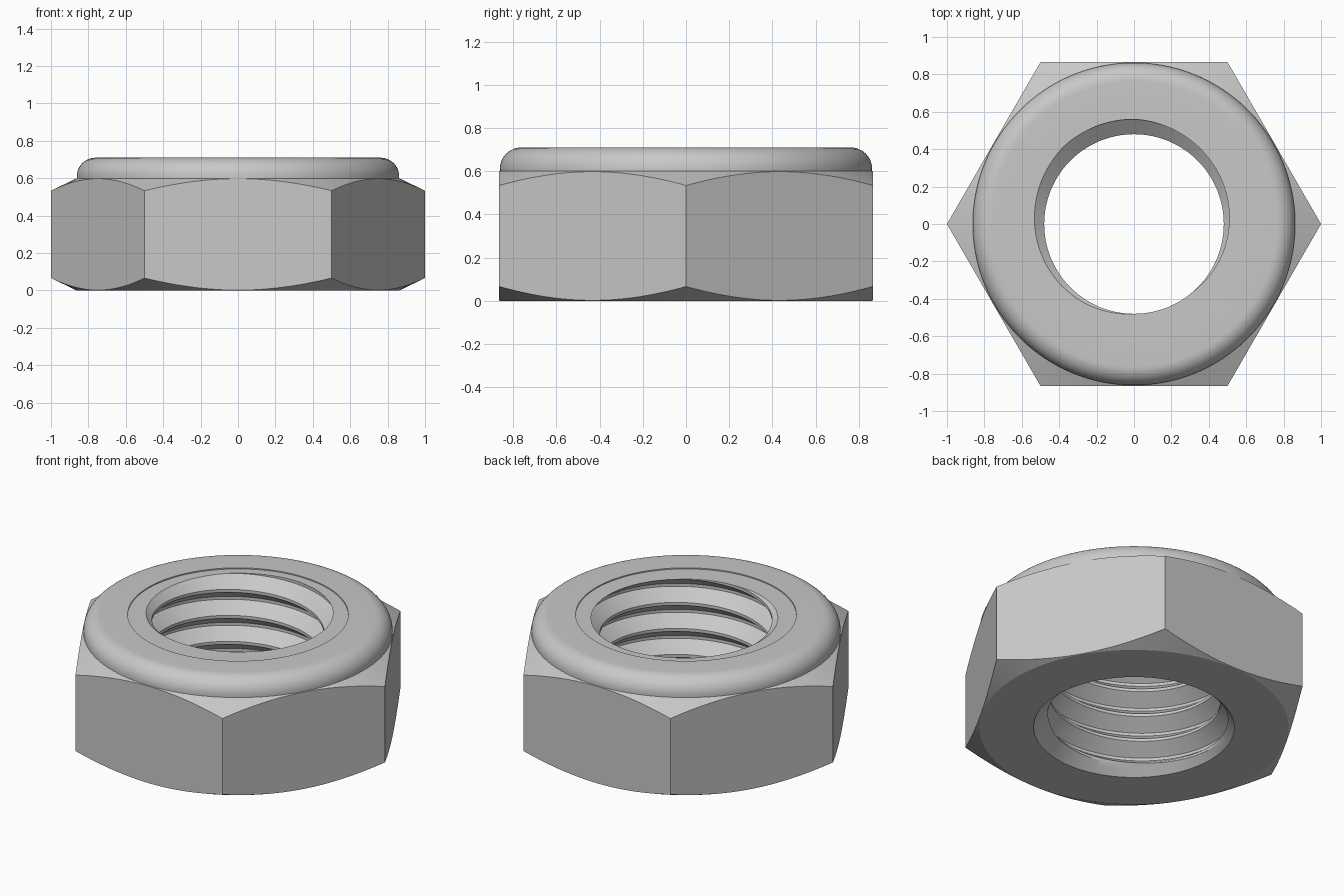
import bpy
import bmesh
import math

SEGMENTS = 192
TURN = 2 * math.pi
FLAT = math.sqrt(3) / 2      # centre to hexagon side
SEAT = 0.862                 # circle where the chamfers start
BODY_TOP, INSERT_TOP, RIM = 0.6, 0.703, 0.71
MAJOR, DEPTH, PITCH = 0.56, 0.08, 0.16
PHASE = 110 / 360 - INSERT_TOP / PITCH

cube = bpy.data.objects.get("Cube")
if cube:
    bpy.data.objects.remove(cube, do_unlink=True)

steel = bpy.data.materials.new("grey_steel")
steel.use_nodes = True
steel.diffuse_color = (0.58, 0.58, 0.58, 1)
steel.node_tree.nodes["Principled BSDF"].inputs["Base Color"].default_value = steel.diffuse_color


def sweep(name, profile):
    """Surface round the z axis; profile(angle) gives (radius, z) points."""
    bm = bmesh.new()
    columns = []
    for j in range(SEGMENTS + 1):
        a = TURN * j / SEGMENTS
        columns.append([bm.verts.new((r * math.cos(a), r * math.sin(a), z))
                        for r, z in profile(a)])
    for left, right in zip(columns, columns[1:]):
        for i in range(len(left) - 1):
            bm.faces.new((left[i], right[i], right[i + 1], left[i + 1]))
    bmesh.ops.remove_doubles(bm, verts=bm.verts, dist=0.00005)
    mesh = bpy.data.meshes.new(name)
    bm.to_mesh(mesh)
    bm.free()
    mesh.materials.append(steel)
    obj = bpy.data.objects.new(name, mesh)
    bpy.context.collection.objects.link(obj)
    bpy.ops.object.select_all(action="DESELECT")
    obj.select_set(True)
    bpy.context.view_layer.objects.active = obj
    bpy.ops.object.shade_smooth_by_angle(angle=math.radians(25))
    return obj


# Hexagonal body, with conical chamfers on both ends
def hex_profile(a):
    r = FLAT / math.cos((a + 1e-9) % (TURN / 6) - TURN / 12)
    drop = (r - SEAT) * 0.48
    return [(MAJOR, 0), (SEAT, 0), (r, drop), (r, BODY_TOP - drop), (SEAT, BODY_TOP)]


# Rounded collar, ending in a small step around the insert
def collar_profile(a):
    points = [(SEAT, BODY_TOP)]
    for i in range(13):
        t = math.pi / 2 * i / 12
        points.append((SEAT - 0.1 + 0.1 * math.cos(t), 0.61 + 0.1 * math.sin(t)))
    return points + [(0.615, RIM), (0.615, INSERT_TOP)]


# Right-hand thread, widened by a countersink at the bottom
def thread_radius(a, z):
    f = z / PITCH - a / TURN + PHASE
    d = abs(f - round(f))
    r = MAJOR - DEPTH * min(max((d - 0.056) / 0.388, 0), 1)
    return max(r, MAJOR - z)


def insert_profile(a):
    return [(0.615, INSERT_TOP), (thread_radius(a, INSERT_TOP), INSERT_TOP)]


def thread_profile(a):
    steps = (-0.444, -0.35, -0.25, -0.15, -0.056, 0.056, 0.15, 0.25, 0.35, 0.444)
    heights = [(k + s - PHASE + a / TURN) * PITCH for k in range(-7, 3) for s in steps]
    heights = [min(max(z, 0), INSERT_TOP) for z in reversed(heights)]
    return [(thread_radius(a, z), z) for z in heights]


sweep("hex_body", hex_profile)
sweep("rounded_collar", collar_profile)
sweep("locking_insert", insert_profile)
sweep("threaded_bore", thread_profile)
